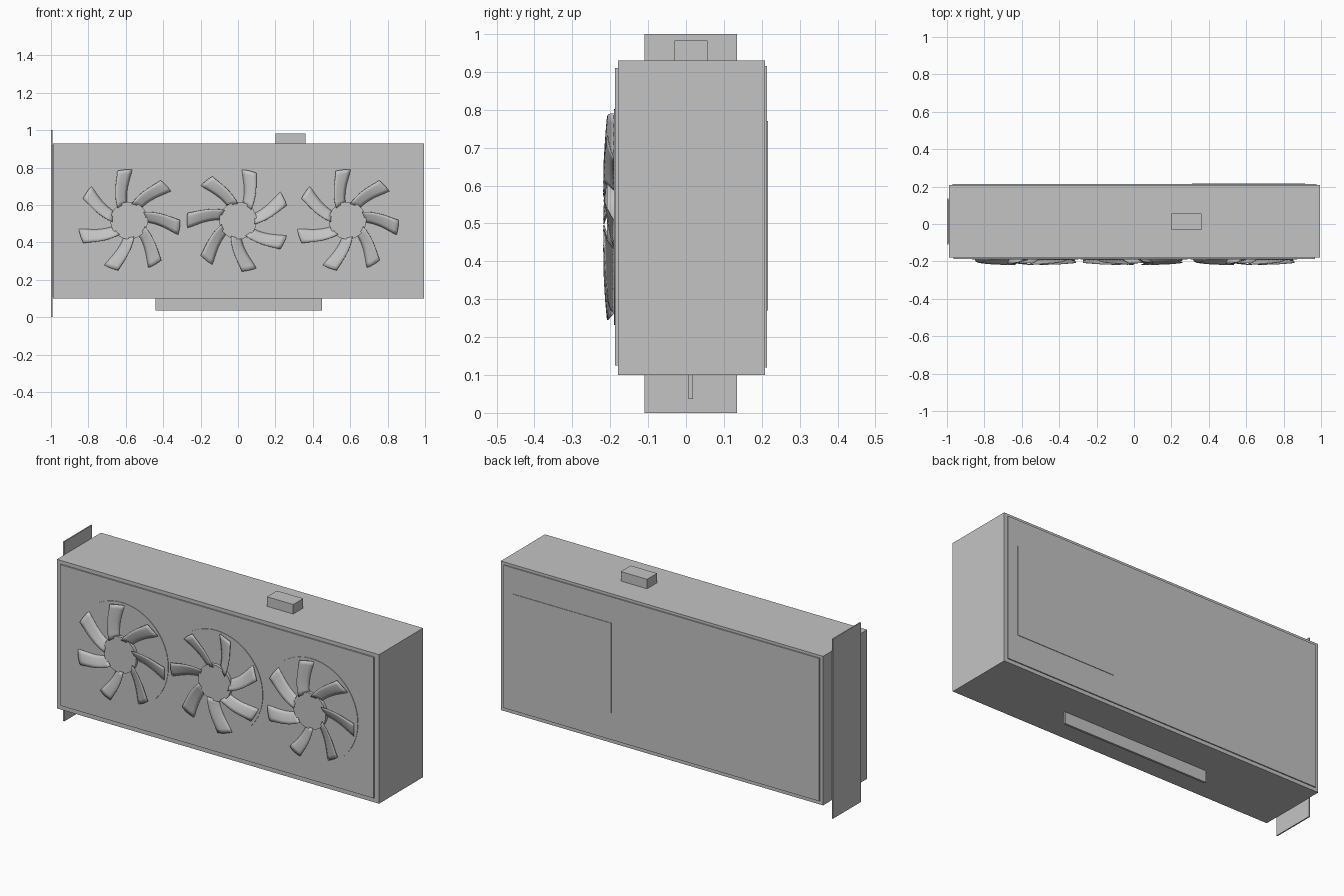
import bpy
import bmesh
from math import cos, sin, radians, pi

cube = bpy.data.objects.get("Cube")
if cube:
    bpy.data.objects.remove(cube, do_unlink=True)

# One plain grey for everything
grey = bpy.data.materials.new("plain_grey")
grey.use_nodes = True
COLOR = (0.55, 0.55, 0.55, 1)
grey.diffuse_color = COLOR
grey.node_tree.nodes["Principled BSDF"].inputs["Base Color"].default_value = COLOR


def make_object(name, bm):
    mesh = bpy.data.meshes.new(name)
    bm.to_mesh(mesh)
    bm.free()
    mesh.materials.append(grey)
    obj = bpy.data.objects.new(name, mesh)
    bpy.context.collection.objects.link(obj)
    return obj


def smooth(obj):
    bpy.ops.object.select_all(action='DESELECT')
    obj.select_set(True)
    bpy.context.view_layer.objects.active = obj
    bpy.ops.object.shade_smooth_by_angle(angle=radians(35))


def box(name, x, y, z):
    """Box spanning the given (low, high) ranges."""
    bm = bmesh.new()
    bmesh.ops.create_cube(bm, size=1)
    for v in bm.verts:
        v.co = [low + (c + 0.5) * (high - low)
                for c, (low, high) in zip(v.co, (x, y, z))]
    return make_object(name, bm)


def disc(name, cx, cz, radius, y_front, y_back):
    """Cylinder with its axis along y."""
    bm = bmesh.new()
    bmesh.ops.create_cone(bm, cap_ends=True, segments=64, radius1=radius,
                          radius2=radius, depth=y_back - y_front)
    for v in bm.verts:
        x, y, z = v.co
        v.co = (cx + x, (y_front + y_back) / 2 + z, cz - y)
    bmesh.ops.recalc_face_normals(bm, faces=bm.faces)
    smooth(make_object(name, bm))


def blades(name, cx, cz, first_tip, turn, count=7, rows=8, cols=4):
    """Ring of swept, pitched blades; turn is 1 or -1 for the sweep direction."""
    bm = bmesh.new()
    for k in range(count):
        tip = radians(first_tip) + k * 2 * pi / count
        grid = []
        for i in range(rows + 1):
            t = i / rows
            r = 0.09 + 0.183 * t
            middle = tip + turn * radians(20) * (1 - t) ** 1.3
            half = (0.028 + 0.012 * t) / r
            front = -0.217 + 0.010 * t * t
            row = []
            for j in range(cols + 1):
                s = j / cols
                a = middle + turn * half * (2 * s - 1)
                y = -0.191 + (front + 0.191) * s - 0.003 * sin(pi * s)
                row.append(bm.verts.new((cx + r * cos(a), y, cz + r * sin(a))))
            grid.append(row)
        for low, high in zip(grid, grid[1:]):
            for j in range(cols):
                quad = [low[j], high[j], high[j + 1], low[j + 1]]
                bm.faces.new(quad if turn > 0 else quad[::-1])
    obj = make_object(name, bm)
    thick = obj.modifiers.new("thickness", 'SOLIDIFY')
    thick.thickness = 0.003
    thick.offset = 0
    smooth(obj)


# Housing with raised front and back panels
box("housing", (-0.99, 0.995), (-0.18, 0.208), (0.10, 0.93))
box("front_panel", (-0.965, 0.967), (-0.187, -0.17), (0.125, 0.91))
box("back_panel", (-0.97, 0.975), (0.20, 0.214), (0.12, 0.915))
box("back_label_plate", (0.31, 0.915), (0.21, 0.217), (0.27, 0.77))

# Mounting bracket, power socket and edge connector
box("mounting_bracket", (-1.0, -0.993), (-0.11, 0.135), (0.0, 1.0))
box("bracket_joint", (-0.995, -0.985), (-0.10, 0.125), (0.11, 0.92))
box("power_socket", (0.20, 0.362), (-0.031, 0.057), (0.92, 0.983))
box("edge_connector", (-0.44, 0.45), (0.007, 0.019), (0.036, 0.11))

# Three fans, the middle one turning the other way
FAN_Z = 0.517
for side, cx, tip, turn in (("right", -0.582, 95, 1),
                            ("middle", 0.0, 77, -1),
                            ("left", 0.586, 95, 1)):
    disc(side + "_fan_rim", cx, FAN_Z, 0.285, -0.190, -0.18)
    disc(side + "_fan_hub", cx, FAN_Z, 0.10, -0.208, -0.18)
    blades(side + "_fan_blades", cx, FAN_Z, tip, turn)
